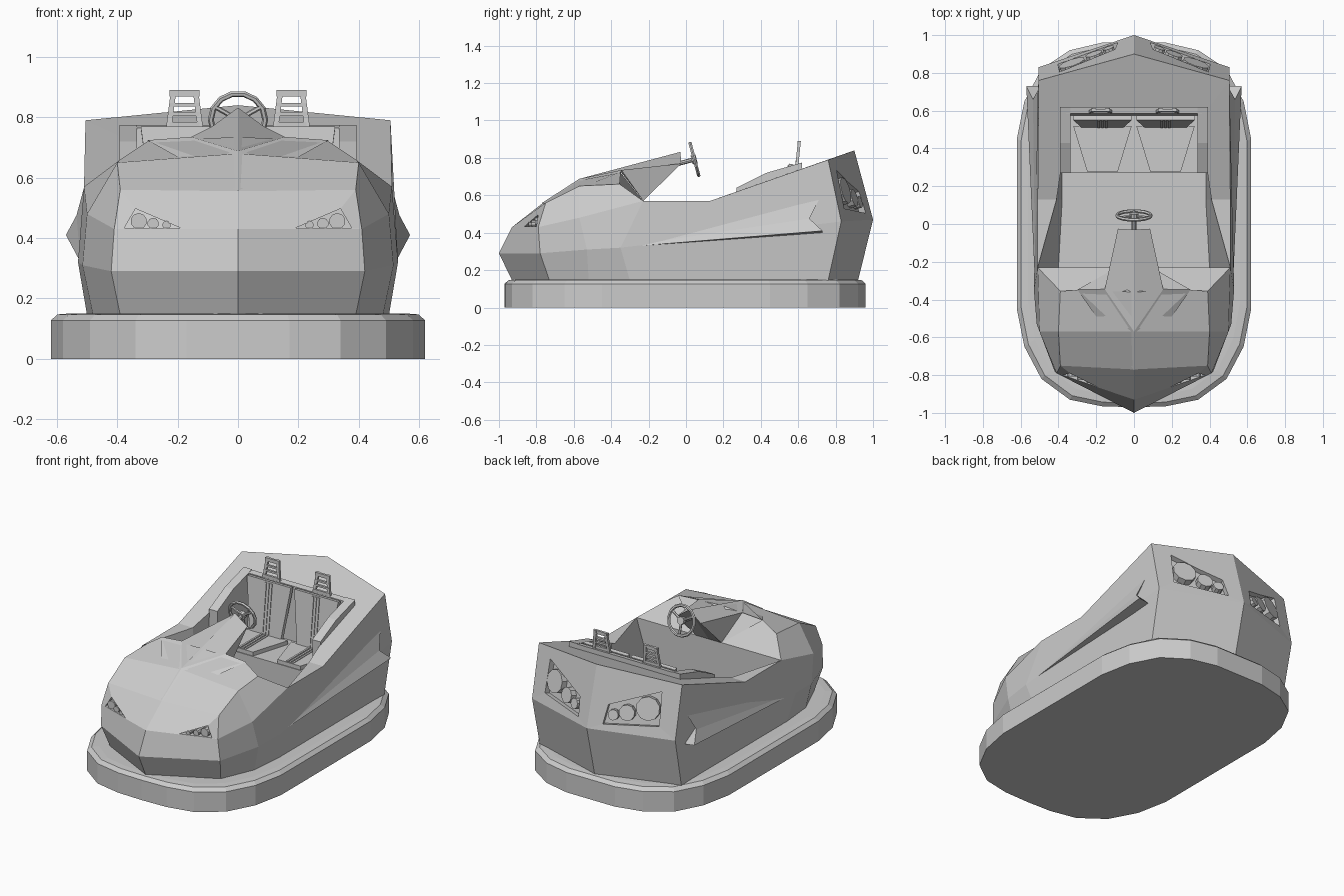
import bpy, bmesh, math
from mathutils import Vector, Matrix

cube = bpy.data.objects.get("Cube")
if cube:
    bpy.data.objects.remove(cube, do_unlink=True)

GREY = (0.6, 0.6, 0.6, 1)
paint = bpy.data.materials.new("plain grey")
paint.use_nodes = True
paint.diffuse_color = GREY
paint.node_tree.nodes["Principled BSDF"].inputs["Base Color"].default_value = GREY


def finish(name, bm, sym=False):
    """Turn a bmesh into an object, optionally mirrored across x = 0."""
    if sym:
        copy = bmesh.ops.duplicate(bm, geom=bm.verts[:] + bm.edges[:] + bm.faces[:])
        for v in [g for g in copy["geom"] if isinstance(g, bmesh.types.BMVert)]:
            v.co.x = -v.co.x
        bmesh.ops.remove_doubles(bm, verts=bm.verts, dist=0.0005)
    bmesh.ops.recalc_face_normals(bm, faces=bm.faces)
    mesh = bpy.data.meshes.new(name)
    bm.to_mesh(mesh)
    bm.free()
    mesh.materials.append(paint)
    ob = bpy.data.objects.new(name, mesh)
    bpy.context.scene.collection.objects.link(ob)
    return ob


def shell(name, points, faces, sym=True):
    """Mesh from named points; each face is a string of point names."""
    bm = bmesh.new()
    verts = {k: bm.verts.new(p) for k, p in points.items()}
    for f in faces:
        bm.faces.new([verts[k] for k in f.split()])
    return finish(name, bm, sym)


def add_prism(bm, base, push):
    """Closed prism from a base polygon moved along push."""
    low = [bm.verts.new(p) for p in base]
    top = [bm.verts.new(Vector(p) + Vector(push)) for p in base]
    bm.faces.new(low)
    bm.faces.new(top)
    n = len(low)
    for i in range(n):
        bm.faces.new((low[i], low[(i + 1) % n], top[(i + 1) % n], top[i]))


def prism(name, base, push, sym=True):
    bm = bmesh.new()
    add_prism(bm, base, push)
    return finish(name, bm, sym)


def add_rod(bm, a, b, r, sides=12):
    a, b = Vector(a), Vector(b)
    turn = (b - a).to_track_quat('Z', 'Y').to_matrix().to_4x4()
    bmesh.ops.create_cone(bm, cap_ends=True, segments=sides, radius1=r, radius2=r,
                          depth=(b - a).length,
                          matrix=Matrix.Translation((a + b) / 2) @ turn)


# Rubber bumper ring
half = [(0, -.97), (.17, -.965), (.34, -.93), (.49, -.82), (.58, -.65), (.62, -.45),
        (.62, .45), (.58, .65), (.49, .82), (.34, .92), (.17, .96), (0, .96)]
outline = half + [(-x, y) for x, y in half[-2:0:-1]]
bm = bmesh.new()
rings = []
for z, inset in ((0, 0), (.127, 0), (.147, .022), (.15, .06)):
    rings.append([bm.verts.new((x * (1 - inset / .62), y * (1 - inset / .97), z))
                  for x, y in outline])
for lo, hi in zip(rings, rings[1:]):
    for i in range(len(lo)):
        j = (i + 1) % len(lo)
        bm.faces.new((lo[i], lo[j], hi[j], hi[i]))
bm.faces.new(rings[0])
bm.faces.new(rings[-1])
finish("bumper", bm)

# Body shell: b bottom, m waist, u upper edge, h/i/j hood rows, o opening, f floor
P = dict(
    b0=(0, -.93, .145), b1=(.39, -.73, .145), b2=(.48, -.52, .145), b3=(.5, -.3, .145),
    b4=(.5, .76, .145), b5=(0, .92, .145),
    m0=(0, -1, .29), m1=(.42, -.78, .29), m2=(.515, -.53, .31), m3=(.53, -.35, .32),
    m4=(.505, .83, .46), m5=(0, 1, .47),
    u0=(0, -.93, .43), u1=(.41, -.79, .43), u2=(.5, -.57, .48), c=(.51, -.23, .57),
    d=(.51, .13, .57), e=(.505, .76, .79), t=(0, .9, .84),
    h0=(0, -.77, .555), h1=(.39, -.75, .56), i0=(0, -.57, .68), i1=(.4, -.57, .65),
    j0=(0, -.36, .735), j1=(.3, -.35, .72), j2=(.39, -.355, .66), k=(0, -.23, .57),
    o1=(.41, .13, .57), o2=(.385, .3, .63), o3=(.385, .6, .735), o4=(0, .6, .735),
    fc=(.4, -.23, .22), f1=(.38, .13, .22), f3=(.38, .6, .22), f4=(0, .6, .22),
    f0=(0, -.23, .22))
body = shell("body", P, [
    "b0 b1 m1 m0", "b1 b2 m2 m1", "b2 b3 m3 m2", "b3 b4 m4 m3", "b4 b5 m5 m4",
    "b0 b1 b2 b3 b4 b5", "m0 m1 u1 u0", "m1 m2 u2 u1", "m2 m3 c u2", "m3 m4 e d c",
    "m4 m5 t e", "u0 u1 h1 h0", "h0 h1 i1 i0", "i0 i1 j2 j1 j0", "u1 u2 i1 h1",
    "u2 c j2 i1", "j0 j1 j2 c k", "c d o1", "d e o3 o2 o1", "e t o4 o3",
    "k c fc f0", "c o1 f1 fc", "o1 o2 o3 f3 f1", "o3 o4 f4 f3", "f0 fc f1 f3 f4"])


def on_face(names, u, v):
    """Point at u, v on a four-cornered body panel."""
    p, q, r, s = (Vector(P[n]) for n in names.split())
    return p.lerp(q, u).lerp(s.lerp(r, u), v)


# Lamp pits cut into the body, with round lamps inside
REAR, FRONT = "m5 m4 e t", "u0 u1 h1 h0"
out_rear = (Vector(P["m4"]) - Vector(P["m5"])).cross(Vector(P["t"]) - Vector(P["m5"]))
out_rear = out_rear.normalized() * (1 if out_rear.y > 0 else -1)
out_front = Vector((0, -1, 0))
pits = bmesh.new()
for name, panel, out, depth, corners, lamps in (
        ("tail_lamps", REAR, out_rear, .035,
         ((.17, .1), (.8, .2), (.78, .8), (.2, .42)),
         ((.65, .47, .072), (.42, .34, .048), (.27, .27, .032))),
        ("head_lamps", FRONT, out_front, .06,
         ((.46, .02), (.92, .02), (.85, .52)),
         ((.58, .1, .014), (.69, .14, .019), (.81, .2, .027)))):
    base = [on_face(panel, u, v) - out * depth for u, v in corners]
    add_prism(pits, base, out * (depth + .1))
    bm = bmesh.new()
    for u, v, r in lamps:
        p = on_face(panel, u, v)
        add_rod(bm, p - out * (depth + .01), p + out * .003, r, 10)
    finish(name, bm, True)
cutter = finish("lamp_pit_cutter", pits, True)
cutter.hide_render = True
cut = body.modifiers.new("lamp pits", 'BOOLEAN')
cut.operation, cut.solver, cut.object = 'DIFFERENCE', 'EXACT', cutter
bpy.context.view_layer.update()
carved = bpy.data.meshes.new_from_object(body.evaluated_get(bpy.context.evaluated_depsgraph_get()))
body.modifiers.clear()
if len(carved.polygons) > len(body.data.polygons):
    body.data = carved
bpy.data.objects.remove(cutter, do_unlink=True)

# Raised hood scoop that carries the steering column
shell("hood_scoop", dict(
    tip=(0, -.775, .556), i=(0, -.57, .688), p=(0, -.03, .832), q=(.085, -.025, .77),
    j=(.155, -.345, .735), w=(.3, -.348, .724), k=(.09, -.228, .57), kc=(0, -.228, .57)),
    ["tip w j i", "i j q p", "j k q", "w k j", "p q k kc"])

# Swept side fins
shell("side_fins", dict(
    t=(.522, -.37, .32), u=(.508, .71, .575), n=(.535, .66, .475), l=(.57, .73, .41),
    li=(.5, .73, .4), ni=(.495, .6, .475)),
    ["t n u", "t l n", "t li l", "u n ni", "n l li ni"])

# Seat surround and bench
prism("seat_side_rims", [(.335, y, z) for y, z in
      ((.27, .4), (.27, .64), (.43, .72), (.62, .775), (.62, .4))], (.058, 0, 0))
prism("seat_back_rim", [(-.36, y, z) for y, z in
      ((.575, .4), (.585, .765), (.62, .772), (.62, .4))], (.72, 0, 0), False)
prism("seat_bench", [(-.375, y, z) for y, z in
      ((.27, .21), (.27, .42), (.59, .42), (.59, .21))], (.75, 0, 0), False)

# Seat cushions and backrests with raised centre stripes
MID = .167


def pad(name, spans, push):
    """Four-cornered pad from two (half width, y, z) edges."""
    (w1, y1, z1), (w2, y2, z2) = spans
    prism(name, [(MID - w1, y1, z1), (MID + w1, y1, z1),
                 (MID + w2, y2, z2), (MID - w2, y2, z2)], push)


pad("seat_cushions", ((.08, .275, .42), (.155, .52, .42)), (0, 0, .025))
pad("seat_backs", ((.11, .535, .43), (.155, .575, .765)), (0, -.025, .004))
for k in (-1, 0, 1):
    bm = bmesh.new()
    x = MID + k * .02
    add_prism(bm, [(x - .006, .28, .44), (x + .006, .28, .44),
                   (x + .006, .51, .44), (x - .006, .51, .44)], (0, 0, .009))
    add_prism(bm, [(x - .006, .515, .45), (x + .006, .515, .45),
                   (x + .006, .551, .76), (x - .006, .551, .76)], (0, -.007, 0))
    finish("seat_stripes", bm, True)

# Slatted headrests
bm = bmesh.new()
for side in (-1, 1):
    foot, head = MID + .01 + side * .062, MID + .01 + side * .045
    add_prism(bm, [(foot, .585, .76), (foot - side * .018, .585, .76),
                   (head - side * .018, .598, .89), (head, .598, .89)], (0, .016, 0))
for z, tall in ((.765, .02), (.805, .012), (.835, .012), (.868, .022)):
    y = .585 + (z - .76) * .1
    add_prism(bm, [(MID - .04, y, z), (MID + .06, y, z),
                   (MID + .06, y, z + tall), (MID - .04, y, z + tall)], (0, .014, 0))
finish("headrests", bm, True)

# Steering wheel: rim, spokes, hub and column
hub = Vector((0, .045, .792))
tilt = Matrix.Rotation(math.radians(-75), 3, 'X')
bpy.ops.mesh.primitive_torus_add(major_segments=14, minor_segments=6, major_radius=.09,
                                 minor_radius=.01, location=hub,
                                 rotation=(math.radians(-75), 0, 0))
wheel = bpy.context.object
wheel.name = "steering_wheel_rim"
wheel.data.materials.append(paint)
bm = bmesh.new()
for angle in (90, 210, 330):
    a = math.radians(angle)
    add_rod(bm, hub, hub + tilt @ Vector((math.cos(a), math.sin(a), 0)) * .088, .008, 6)
axis = tilt @ Vector((0, 0, 1))
add_rod(bm, hub - axis * .015, hub + axis * .012, .024, 10)
add_rod(bm, hub - axis * .09, hub, .012, 8)
finish("steering_column", bm)
